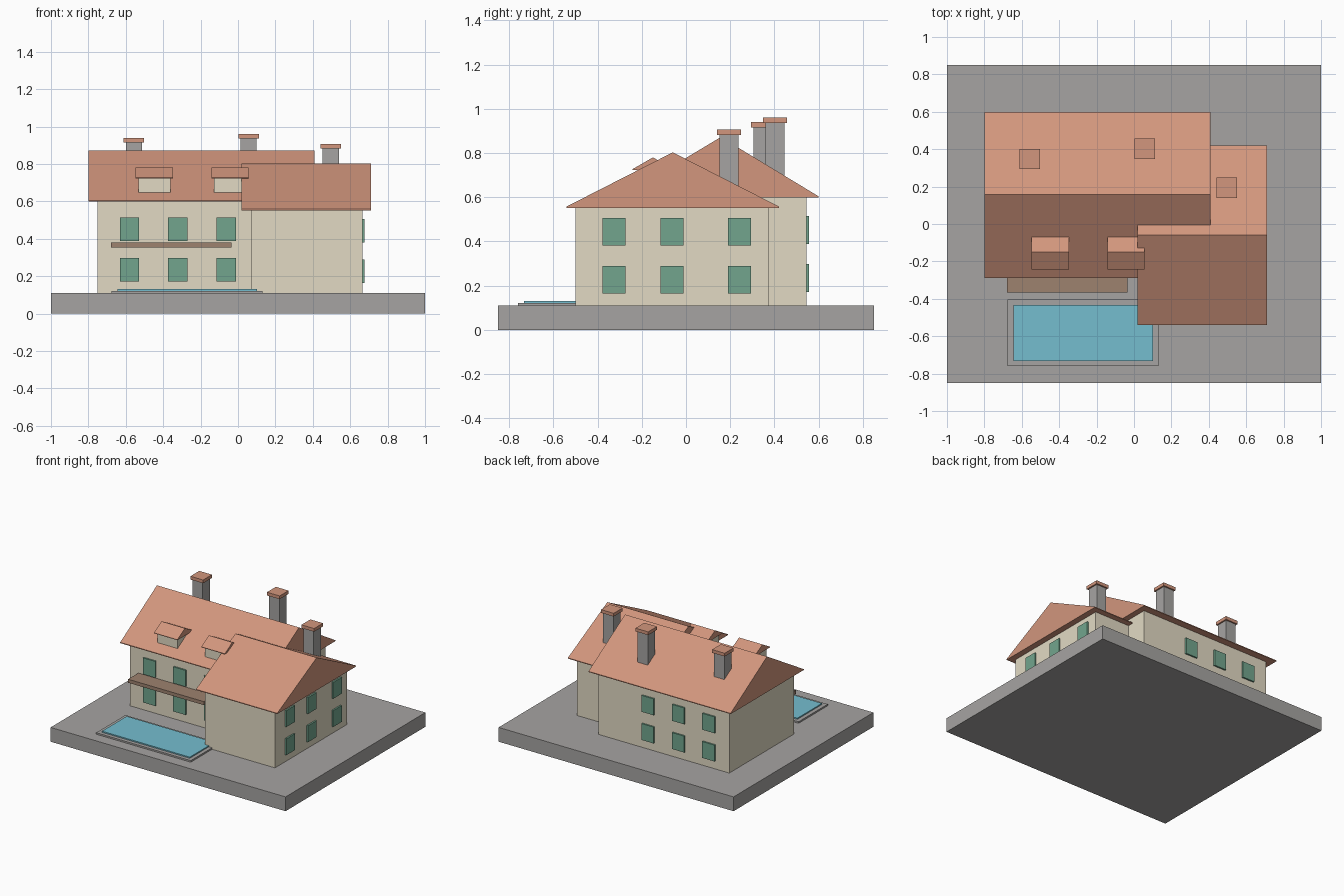
import bpy
import bmesh

default = bpy.data.objects.get("Cube")
if default:
    bpy.data.objects.remove(default, do_unlink=True)


def material(name, rgb):
    """Flat material from 0-255 screen colour, stored as linear values."""
    lin = [((c / 255 + 0.055) / 1.055) ** 2.4 for c in rgb] + [1.0]
    m = bpy.data.materials.new(name)
    m.use_nodes = True
    m.diffuse_color = lin
    m.node_tree.nodes["Principled BSDF"].inputs["Base Color"].default_value = lin
    return m


stone = material("grey_stone", (166, 164, 162))
plaster = material("cream_plaster", (226, 218, 196))
tile = material("terracotta_tile", (210, 150, 125))
glass = material("green_window", (114, 165, 141))
wood = material("brown_wood", (157, 130, 111))
water = material("pool_water", (117, 190, 207))


def add_object(name, bm, mat):
    bmesh.ops.recalc_face_normals(bm, faces=bm.faces)
    mesh = bpy.data.meshes.new(name)
    bm.to_mesh(mesh)
    bm.free()
    mesh.materials.append(mat)
    obj = bpy.data.objects.new(name, mesh)
    bpy.context.collection.objects.link(obj)
    return obj


def box(name, xs, ys, zs, mat):
    """Box given by its extents on each axis."""
    bm = bmesh.new()
    bmesh.ops.create_cube(bm, size=1)
    for v in bm.verts:
        v.co = [r[0] if c < 0 else r[1] for c, r in zip(v.co, (xs, ys, zs))]
    return add_object(name, bm, mat)


def gable_roof(name, xs, ys, eave, ridge, ridge_y, mat=tile, lip=0.006):
    """Closed gable prism with its ridge along x and a thin eave edge."""
    profile = [(ys[0], eave - lip), (ys[1], eave - lip), (ys[1], eave),
               (ridge_y, ridge), (ys[0], eave)]
    bm = bmesh.new()
    face = bm.faces.new([bm.verts.new((xs[0], y, z)) for y, z in profile])
    ext = bmesh.ops.extrude_face_region(bm, geom=[face], use_keep_orig=True)
    moved = [g for g in ext["geom"] if isinstance(g, bmesh.types.BMVert)]
    bmesh.ops.translate(bm, verts=moved, vec=(xs[1] - xs[0], 0, 0))
    return add_object(name, bm, mat)


def around(c, half):
    return (c - half, c + half)


GROUND = 0.11

# Plot of land
box("ground_slab", (-1, 1), (-0.85, 0.85), (0, GROUND), stone)

# Main house
box("main_walls", (-0.75, 0.365), (-0.24, 0.545), (GROUND, 0.60), plaster)
gable_roof("main_roof", (-0.80, 0.41), (-0.29, 0.60), 0.604, 0.872, 0.157)

# Side wing
box("wing_walls", (0.07, 0.665), (-0.50, 0.375), (GROUND, 0.557), plaster)
gable_roof("wing_roof", (0.02, 0.712), (-0.54, 0.42), 0.558, 0.803, -0.06)

# Windows: front and back of the main house, outer side of the wing
for storey, z in (("lower", 0.235), ("upper", 0.452)):
    for i, x in enumerate((-0.58, -0.323, -0.063)):
        for side, y in (("front", -0.24), ("back", 0.545)):
            box(f"{side}_{storey}_window_{i + 1}", around(x, 0.052),
                around(y, 0.012), around(z, 0.063), glass)
    for i, y in enumerate((-0.325, -0.063, 0.243)):
        box(f"wing_{storey}_window_{i + 1}", around(0.665, 0.012),
            around(y, 0.052), around(z - 0.008, 0.063), glass)

# Balcony
box("balcony", (-0.68, -0.036), (-0.365, -0.235), (0.354, 0.381), wood)

# Dormers
for side, x in (("right", -0.447), ("left", -0.043)):
    box(f"{side}_dormer_walls", around(x, 0.086), (-0.219, -0.08),
        (0.62, 0.725), plaster)
    gable_roof(f"{side}_dormer_roof", around(x, 0.1), (-0.242, -0.05),
               0.727, 0.78, -0.15, lip=0.004)

# Chimneys
for name, x, y, base, top in (("right", -0.557, 0.348, 0.65, 0.94),
                              ("middle", 0.057, 0.402, 0.65, 0.961),
                              ("wing", 0.496, 0.194, 0.55, 0.907)):
    box(f"{name}_chimney", around(x, 0.043), around(y, 0.043),
        (base, top - 0.02), stone)
    box(f"{name}_chimney_cap", around(x, 0.054), around(y, 0.054),
        (top - 0.025, top), tile)

# Swimming pool
box("pool_rim", (-0.675, 0.13), (-0.76, -0.405), (GROUND - 0.01, 0.122), stone)
box("pool_water", (-0.645, 0.102), (-0.732, -0.432), (GROUND, 0.131), water)
